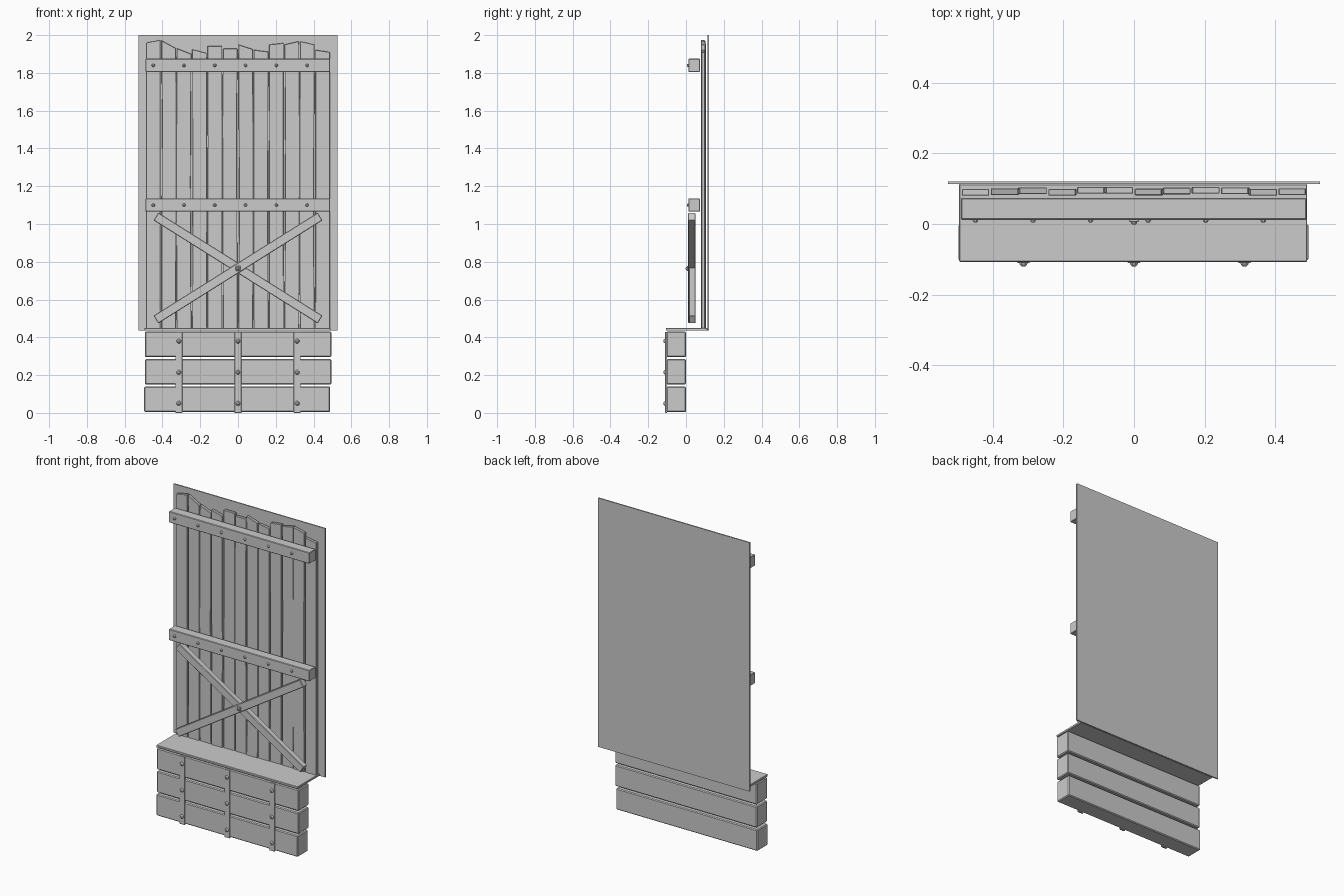
import bpy, bmesh, math
from mathutils import Vector

if "Cube" in bpy.data.objects:
    bpy.data.objects.remove(bpy.data.objects["Cube"])


def finish(bm, name, bevel=0.0):
    bmesh.ops.recalc_face_normals(bm, faces=bm.faces)
    me = bpy.data.meshes.new(name)
    bm.to_mesh(me)
    bm.free()
    ob = bpy.data.objects.new(name, me)
    bpy.context.collection.objects.link(ob)
    if bevel:
        m = ob.modifiers.new("edge_wear", 'BEVEL')
        m.width = bevel
        m.segments = 1
    return ob


def box(name, x, y, z, bevel=0.0, angle=0.0):
    """Box from (min, max) ranges, optionally turned about y through its centre."""
    c = Vector((sum(x) / 2, sum(y) / 2, sum(z) / 2))
    size = (x[1] - x[0], y[1] - y[0], z[1] - z[0])
    bm = bmesh.new()
    bmesh.ops.create_cube(bm, size=1)
    for v in bm.verts:
        v.co = Vector([a * b for a, b in zip(v.co, size)])
    ob = finish(bm, name, bevel)
    ob.location = c
    ob.rotation_euler.y = angle
    return ob


def prism(name, pts, y0, y1, bevel=0.0):
    """Extrude an xz outline from y0 to y1."""
    bm = bmesh.new()
    face = bm.faces.new([bm.verts.new((x, y0, z)) for x, z in pts])
    new = bmesh.ops.extrude_face_region(bm, geom=[face])['geom']
    for v in new:
        if isinstance(v, bmesh.types.BMVert):
            v.co.y = y1
    return finish(bm, name, bevel)


def bolt(name, x, y, z, r, h):
    """Low dome facing the front, standing on the surface at y."""
    bm = bmesh.new()
    rings = [(r, 0), (r * 0.85, h * 0.55), (r * 0.45, h)]
    loops = [[bm.verts.new((x + a * math.cos(i * math.pi / 4 + math.pi / 8), y - d,
                            z + a * math.sin(i * math.pi / 4 + math.pi / 8)))
              for i in range(8)] for a, d in rings]
    for p, q in zip(loops, loops[1:]):
        for i in range(8):
            j = (i + 1) % 8
            bm.faces.new((p[i], p[j], q[j], q[i]))
    bm.faces.new(loops[0])
    bm.faces.new(loops[-1])
    return finish(bm, name)


# Thin backing sheet
box("back_panel", (-0.527, 0.527), (0.113, 0.121), (0.435, 2.0))

# Upright planks: top left height, top right height, front y
planks = [(1.96, 1.975, .080), (1.972, 1.93, .082), (1.93, 1.90, .085),
          (1.925, 1.905, .080), (1.943, 1.943, .086), (1.928, 1.928, .086),
          (1.95, 1.925, .081), (1.922, 1.912, .084), (1.95, 1.958, .086),
          (1.95, 1.968, .085), (1.968, 1.95, .080), (1.922, 1.91, .082)]
for i, (zl, zr, y) in enumerate(planks):
    x0 = -0.487 + i * 0.0815
    x1 = x0 + 0.077
    k = 0.004 * math.sin(i * 2.3)
    mid = 1.3 + 0.3 * math.sin(i * 1.7)
    prism("plank_%02d" % (i + 1),
          [(x0, 0.44), (x1, 0.44), (x1 + k, mid), (x1, zr), (x0, zl), (x0 + k, mid)],
          y, y + 0.019, 0.002)

# Horizontal rails with bolt heads
for name, z0, z1 in (("middle_rail", 1.065, 1.135), ("upper_rail", 1.805, 1.875)):
    box(name, (-0.49, 0.488), (0.012, 0.074), (z0, z1), 0.003)
    for i in range(6):
        bolt("%s_bolt_%d" % (name, i + 1), -0.449 + i * 0.163, 0.012, (z0 + z1) / 2, 0.009, 0.008)

# Cross brace
tilt = math.atan2(0.54, 0.86)
for name, s, y0 in (("brace_rising", -1, 0.011), ("brace_falling", 1, 0.015)):
    box(name, (-0.513, 0.513), (y0, 0.050), (0.743, 0.791), 0.003, s * tilt)
box("brace_washer", (-0.013, 0.013), (0.005, 0.013), (0.752, 0.778), 0.002)
bolt("brace_bolt", 0, 0.006, 0.765, 0.010, 0.008)

# Sill board on the base
box("sill", (-0.495, 0.490), (-0.107, 0.113), (0.435, 0.449), 0.002)

# Stacked base beams
for i, (x0, x1, z0, z1) in enumerate(((-0.497, 0.488, 0.005, 0.139),
                                     (-0.493, 0.494, 0.151, 0.284),
                                     (-0.493, 0.494, 0.296, 0.430))):
    box("base_beam_%d" % (i + 1), (x0, x1), (-0.104, 0.0), (z0, z1), 0.005)

# Metal straps with rivets
for i, x in enumerate((-0.313, 0.0, 0.313)):
    box("strap_%d" % (i + 1), (x - 0.018, x + 0.018), (-0.110, -0.100), (0.0, 0.428), 0.001)
    for j, z in enumerate((0.05, 0.215, 0.38)):
        bolt("strap_%d_rivet_%d" % (i + 1, j + 1), x, -0.109, z, 0.013, 0.011)
